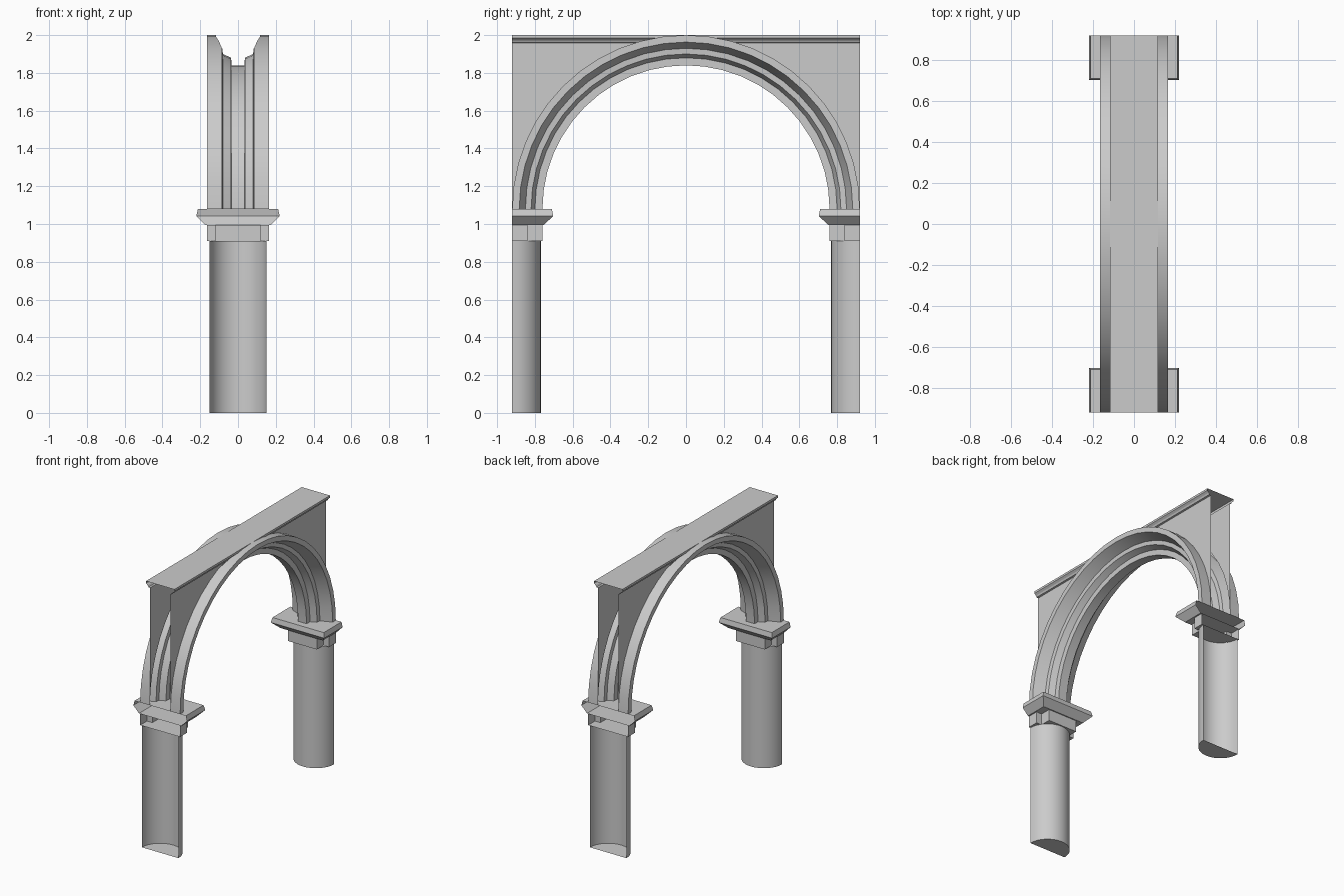
import bpy, bmesh, math

if "Cube" in bpy.data.objects:
    bpy.data.objects.remove(bpy.data.objects["Cube"])

END = 0.92      # open ends of the bay lie at y = +/-END
SPRING = 1.08   # height where the arch starts
R = 0.92        # outer radius of the arch
WALL = 0.085    # half thickness of the spandrel wall
CORNICE = [(WALL, 1.957), (0.097, 1.96), (0.103, 1.972), (0.117, 1.984), (0.117, 2.0)]


def loft(name, rings, caps=(), smooth=False):
    """Skin a list of equally long open point rows; caps lists rows to fill."""
    bm = bmesh.new()
    rows = [[bm.verts.new(p) for p in ring] for ring in rings]
    for a, b in zip(rows, rows[1:]):
        for i in range(len(a) - 1):
            bm.faces.new((a[i], a[i + 1], b[i + 1], b[i]))
    for c in caps:
        bm.faces.new(rows[c])
    bmesh.ops.remove_doubles(bm, verts=bm.verts, dist=0.0001)
    bmesh.ops.dissolve_degenerate(bm, edges=bm.edges, dist=0.0001)
    bmesh.ops.recalc_face_normals(bm, faces=bm.faces)
    mesh = bpy.data.meshes.new(name)
    bm.to_mesh(mesh)
    bm.free()
    obj = bpy.data.objects.new(name, mesh)
    bpy.context.collection.objects.link(obj)
    if smooth:
        bpy.ops.object.select_all(action='DESELECT')
        obj.select_set(True)
        bpy.context.view_layer.objects.active = obj
        bpy.ops.object.shade_smooth_by_angle(angle=math.radians(25))
    return obj


def cornice_x(z):
    """Half width of wall or cornice at height z."""
    for (x0, z0), (x1, z1) in zip(CORNICE, CORNICE[1:]):
        if z0 <= z <= z1:
            return x0 + (x1 - x0) * (z - z0) / (z1 - z0)
    return WALL


# Stepped arch: half profile (x, radius), mirrored and swept over a half circle
half = [(0.165, R), (0.165, 0.883), (0.083, 0.85),
        (0.08, 0.82), (0.036, 0.80), (0.035, 0.76)]
SEG = 24
angles = [math.pi * i / SEG for i in range(SEG + 1)]
rings = []
for a in angles:
    c, s = math.cos(a), math.sin(a)
    prof = [(cornice_x(SPRING + R * s), R)] + half
    prof = prof + [(-x, r) for x, r in reversed(prof)]
    rings.append([(x, r * c, SPRING + r * s) for x, r in prof])
loft("arch", rings, smooth=True)

# Spandrel walls above the arch on both sides
top_z = CORNICE[0][1]
for side, label in ((1, "right"), (-1, "left")):
    loft("spandrel_wall_" + label,
         [[(side * WALL, R * math.cos(a), min(SPRING + R * math.sin(a), top_z)),
           (side * WALL, R * math.cos(a), top_z)] for a in angles])

# Cornice with flat top, open at both ends
section = CORNICE + [(-x, z) for x, z in reversed(CORNICE)]
loft("cornice", [[(x, y, z) for x, z in section] for y in (-END, END)])

# Supports at both ends: half column, stepped block and flared capital
for side, label in ((-1, "front"), (1, "back")):
    def plan(points, z):
        return [(x, side * y, z) for x, y in points]

    arc = [(0.152 * math.cos(math.pi * i / 16), END - 0.152 * math.sin(math.pi * i / 16))
           for i in range(17)]
    loft(label + "_half_column", [plan(arc, 0), plan(arc, 0.91)], caps=(0,), smooth=True)

    tee = [(0.165, END), (0.165, 0.84), (0.12, 0.84), (0.12, 0.76)]
    tee += [(-x, y) for x, y in reversed(tee)]
    loft(label + "_block", [plan(tee, 0.91), plan(tee, 0.995)], caps=(0,))

    levels = [(0.175, 0.752, 0.995), (0.221, 0.703, 1.043), (0.212, 0.71, SPRING)]
    loft(label + "_capital",
         [plan([(x, END), (x, y), (-x, y), (-x, END)], z) for x, y, z in levels],
         caps=(0, 2))
